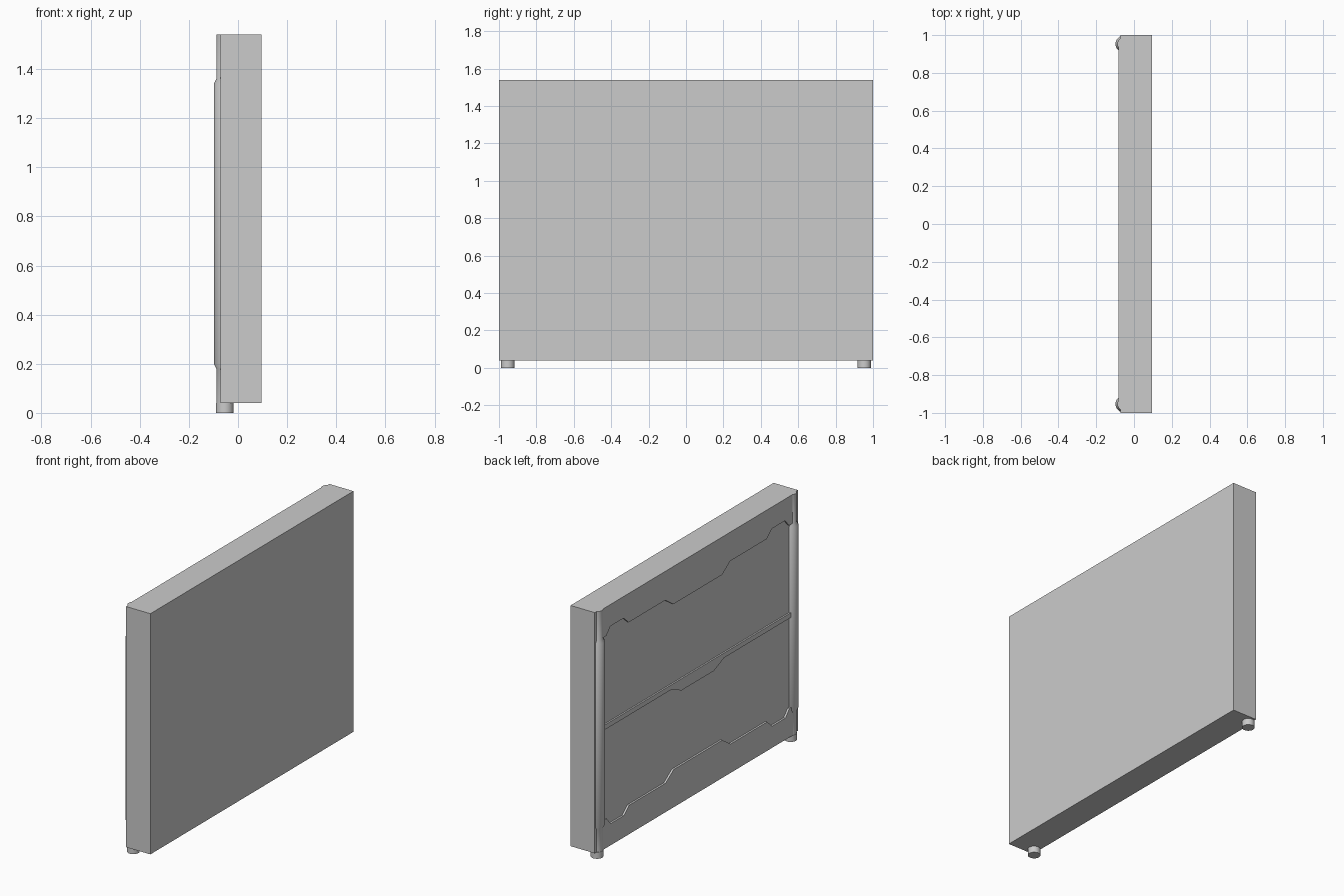
import bpy
import bmesh
from math import radians

cube = bpy.data.objects.get("Cube")
if cube:
    bpy.data.objects.remove(cube, do_unlink=True)

grey = bpy.data.materials.new("plain grey")
grey.use_nodes = True
colour = (0.6, 0.6, 0.6, 1)
grey.diffuse_color = colour
grey.node_tree.nodes["Principled BSDF"].inputs["Base Color"].default_value = colour

BACK = -0.071      # rear face of the slab
MID = 0.79         # height the panels mirror about


def finish(name, bm):
    bmesh.ops.recalc_face_normals(bm, faces=bm.faces)
    mesh = bpy.data.meshes.new(name)
    bm.to_mesh(mesh)
    bm.free()
    mesh.materials.append(grey)
    obj = bpy.data.objects.new(name, mesh)
    bpy.context.collection.objects.link(obj)
    return obj


def plate(name, outline, x_outer, x_inner=BACK):
    """Extrude a (y, z) outline along x."""
    bm = bmesh.new()
    face = bm.faces.new([bm.verts.new((x_outer, y, z)) for y, z in outline])
    result = bmesh.ops.extrude_face_region(bm, geom=[face])
    verts = [v for v in result["geom"] if isinstance(v, bmesh.types.BMVert)]
    bmesh.ops.translate(bm, verts=verts, vec=(x_inner - x_outer, 0, 0))
    return finish(name, bm)


def column(name, y, rings, sides=24):
    """Stack (radius, z) rings into a capped round post."""
    bm = bmesh.new()
    for (r1, z1), (r2, z2) in zip(rings, rings[1:]):
        cone = bmesh.ops.create_cone(bm, segments=sides, radius1=r1, radius2=r2,
                                     depth=z2 - z1, cap_ends=False)
        bmesh.ops.translate(bm, verts=cone["verts"], vec=(-0.054, y, (z1 + z2) / 2))
    bmesh.ops.remove_doubles(bm, verts=bm.verts, dist=0.0005)
    bmesh.ops.holes_fill(bm, edges=[e for e in bm.edges if e.is_boundary], sides=sides)
    obj = finish(name, bm)
    bpy.ops.object.select_all(action="DESELECT")
    obj.select_set(True)
    bpy.context.view_layer.objects.active = obj
    bpy.ops.object.shade_smooth_by_angle(angle=radians(30))


# Main slab
plate("slab", [(-1, 0.04), (1, 0.04), (1, 1.54), (-1, 1.54)], 0.096)

# Stepped rear panels, mirrored side to side and top to bottom
half = [(0.24, 0.275), (0.32, 0.22), (0.68, 0.22), (0.73, 0.175),
        (0.86, 0.175), (0.90, 0.22), (0.95, 0.22), (0.95, 0.04)]
lower = [(-y, z) for y, z in reversed(half)] + half
plate("lower_panel", lower, -0.083)
plate("upper_panel", [(y, 2 * MID - z) for y, z in lower], -0.081)

# Middle rail with a dropped centre
rail = [(0.16, 0.737), (0.26, 0.78), (0.95, 0.78), (0.95, 0.81)]
plate("middle_rail", [(-y, z) for y, z in reversed(rail)] + rail, -0.081)

# Corner posts with a thicker middle, and feet
for side, y in (("left", 0.953), ("right", -0.953)):
    column(side + "_post", y, [(0.034, 0.04), (0.034, 0.18), (0.044, 0.2),
                               (0.044, 1.34), (0.034, 1.36), (0.034, 1.54)])
    column(side + "_foot", y, [(0.036, 0), (0.036, 0.04)])
